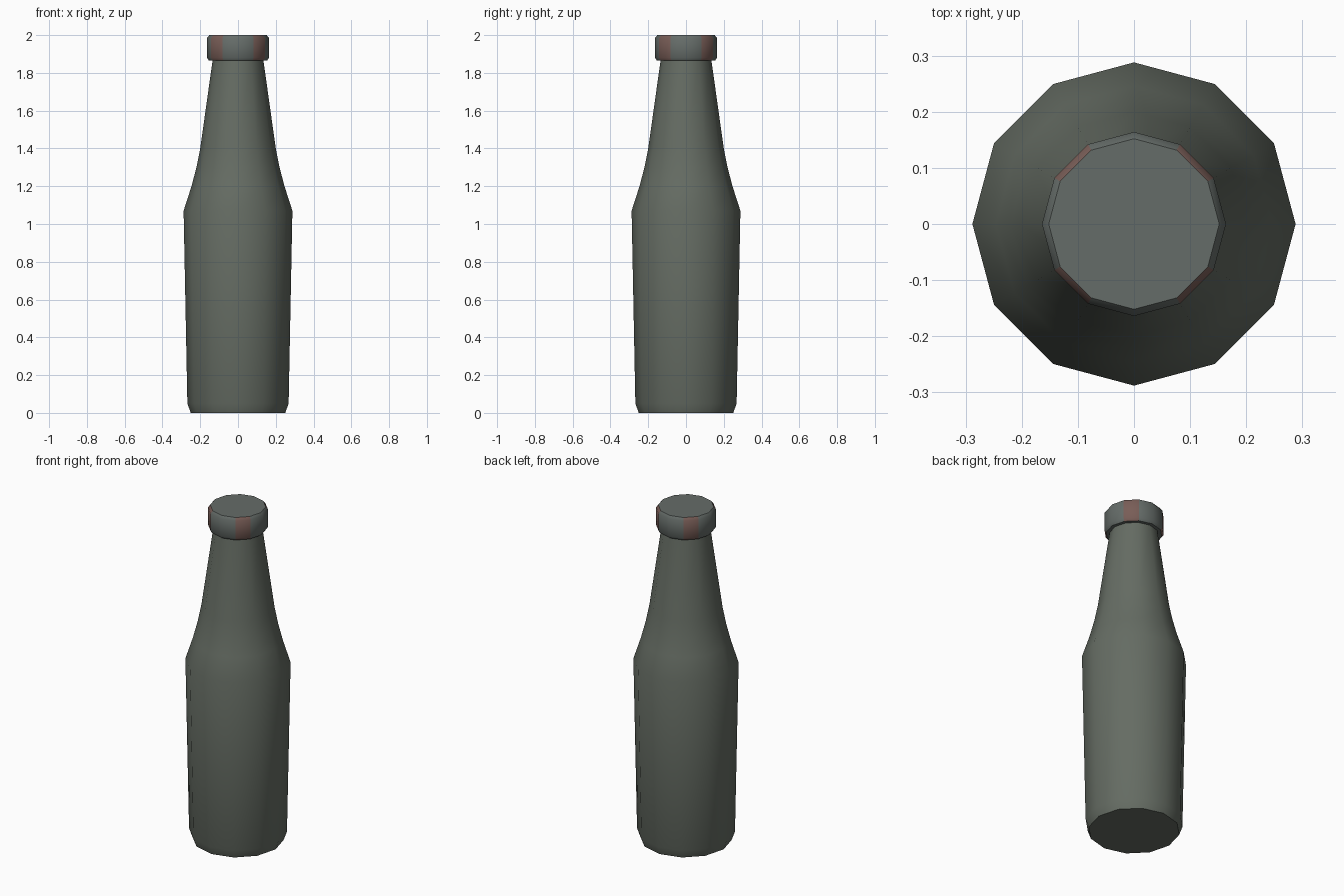
import bpy, bmesh, math

if "Cube" in bpy.data.objects:
    bpy.data.objects.remove(bpy.data.objects["Cube"])

SIDES = 12


def material(name, rgb):
    m = bpy.data.materials.new(name)
    m.diffuse_color = (*rgb, 1)
    m.use_nodes = True
    m.node_tree.nodes["Principled BSDF"].inputs["Base Color"].default_value = m.diffuse_color
    return m


def lathe(name, profile, mats):
    """Spin (radius, z) points into a closed 12-sided solid."""
    bm = bmesh.new()
    rings = []
    for r, z in profile:
        rings.append([bm.verts.new((r * math.cos(math.tau * i / SIDES),
                                    r * math.sin(math.tau * i / SIDES), z))
                      for i in range(SIDES)])
    for low, high in zip(rings, rings[1:]):
        for i in range(SIDES):
            j = (i + 1) % SIDES
            face = bm.faces.new((low[i], low[j], high[j], high[i]))
            # diagonal facets take the accent colour when there is one
            face.material_index = 1 if len(mats) > 1 and i % 3 == 1 else 0
    bm.faces.new(rings[0][::-1])
    bm.faces.new(rings[-1])
    mesh = bpy.data.meshes.new(name)
    bm.to_mesh(mesh)
    bm.free()
    for m in mats:
        mesh.materials.append(m)
    obj = bpy.data.objects.new(name, mesh)
    bpy.context.collection.objects.link(obj)
    bpy.ops.object.select_all(action='DESELECT')
    obj.select_set(True)
    bpy.context.view_layer.objects.active = obj
    bpy.ops.object.shade_smooth_by_angle(angle=math.radians(40))
    return obj


glass = material("dark_green_glass", (0.13, 0.15, 0.125))
metal = material("cap_grey", (0.13, 0.15, 0.14))
red = material("cap_red", (0.19, 0.11, 0.095))

# Bottle body, shoulder and neck
lathe("bottle", [(0.25, 0), (0.268, 0.05), (0.288, 1.07), (0.246, 1.2),
                 (0.22, 1.3), (0.2, 1.4), (0.134, 1.87)], [glass])

# Cap with chamfered rims and red diagonal facets
lathe("cap", [(0.154, 1.865), (0.164, 1.88), (0.164, 1.985), (0.152, 2.0)],
      [metal, red])
